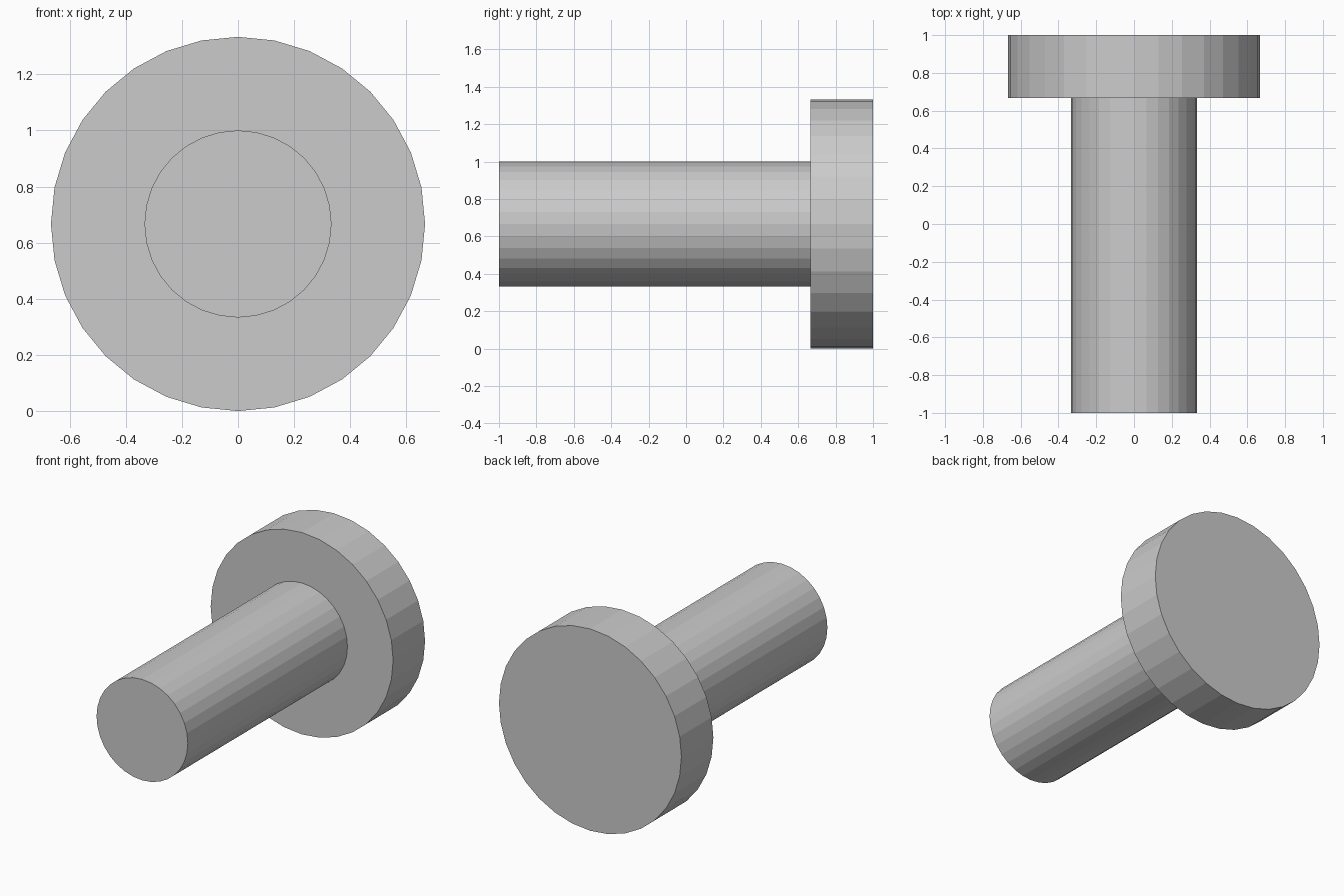
import bpy
import bmesh
import math

if "Cube" in bpy.data.objects:
    bpy.data.objects.remove(bpy.data.objects["Cube"])

SIDES = 32
R_SHAFT, R_HEAD = 1 / 3, 2 / 3
AXIS_Z = R_HEAD  # the head rests on the ground

# Profile as (radius, y): shaft end, shoulder, head rim, head face
PROFILE = [(R_SHAFT, -1), (R_SHAFT, 2 / 3), (R_HEAD, 2 / 3), (R_HEAD, 1)]


def ring(bm, radius, y):
    angles = [2 * math.pi * i / SIDES for i in range(SIDES)]
    return [bm.verts.new((radius * math.cos(a), y, AXIS_Z + radius * math.sin(a)))
            for a in angles]


# Headed pin: one closed, flat-shaded turned body
bm = bmesh.new()
rings = [ring(bm, r, y) for r, y in PROFILE]
for a, b in zip(rings, rings[1:]):
    for i in range(SIDES):
        j = (i + 1) % SIDES
        bm.faces.new((a[i], a[j], b[j], b[i]))

# End caps
bm.faces.new(rings[0])
bm.faces.new(rings[-1])
bmesh.ops.recalc_face_normals(bm, faces=bm.faces)

mesh = bpy.data.meshes.new("headed_pin")
bm.to_mesh(mesh)
bm.free()
bpy.context.collection.objects.link(bpy.data.objects.new("headed_pin", mesh))
